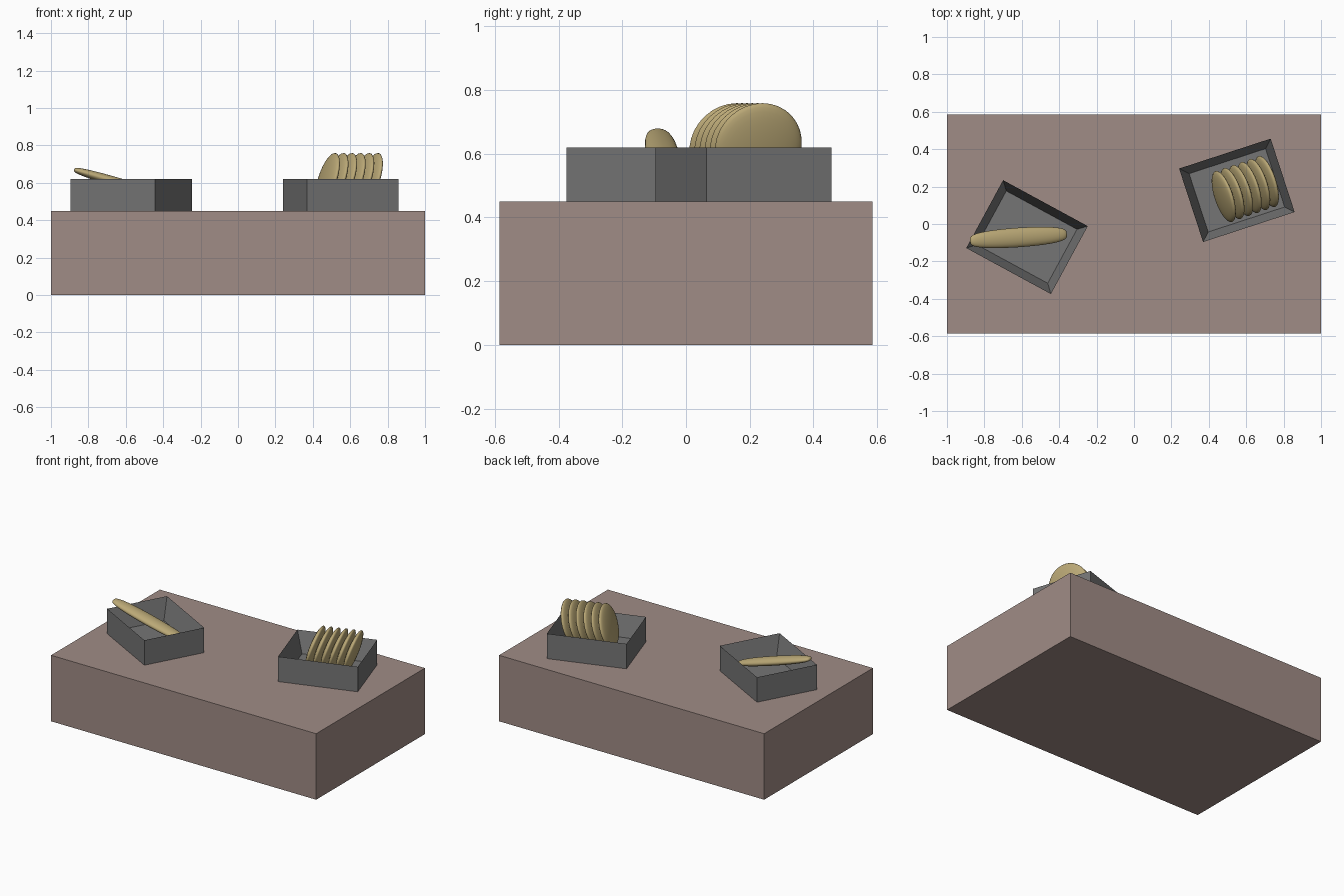
import bpy, bmesh, math
from mathutils import Matrix, Vector

if "Cube" in bpy.data.objects:
    bpy.data.objects.remove(bpy.data.objects["Cube"])


def material(name, srgb):
    m = bpy.data.materials.new(name)
    m.diffuse_color = [((c / 255 + 0.055) / 1.055) ** 2.4 for c in srgb] + [1]
    m.use_nodes = True
    m.node_tree.nodes["Principled BSDF"].inputs["Base Color"].default_value = m.diffuse_color
    return m


TABLE = material("dusty brown", (160, 140, 134))
TRAY = material("grey", (117, 117, 117))
BREAD = material("tan", (186, 168, 118))


def finish(name, bm, mat, matrix=Matrix(), smooth=False):
    bmesh.ops.recalc_face_normals(bm, faces=bm.faces)
    me = bpy.data.meshes.new(name)
    bm.to_mesh(me)
    bm.free()
    me.transform(matrix)
    me.materials.append(mat)
    for p in me.polygons:
        p.use_smooth = smooth
    ob = bpy.data.objects.new(name, me)
    bpy.context.collection.objects.link(ob)
    return ob


def box(size):
    bm = bmesh.new()
    bmesh.ops.create_cube(bm, size=1, matrix=Matrix.Diagonal((*size, 1)))
    return bm


def tray(name, x, y, angle):
    # open box: inset the top face, then sink it to make the floor
    bm = box((0.515, 0.413, 0.17))
    top = max(bm.faces, key=lambda f: f.calc_center_median().z)
    bmesh.ops.inset_region(bm, faces=[top], thickness=0.06)
    for v in top.verts:
        v.co.z -= 0.14
    finish(name, bm, TRAY, Matrix.Translation((x, y, 0.535)) @ Matrix.Rotation(angle, 4, 'Z'))


# table block
finish("table", box((2, 1.172, 0.45)), TABLE, Matrix.Translation((0, 0, 0.225)))

# two trays
tray("left_tray", -0.572, -0.07, math.radians(-28.5))
tray("right_tray", 0.55, 0.18, math.radians(18.1))

# row of leaning round slices
for i in range(6):
    t = i / 5
    bm = bmesh.new()
    bmesh.ops.create_uvsphere(bm, u_segments=32, v_segments=16, radius=1)
    m = (Matrix.Translation((0.48 + 0.23 * t, 0.147 + 0.08 * t, 0.622))
         @ Matrix.Rotation(math.radians(18.1), 4, 'Z')
         @ Matrix.Rotation(math.radians(17), 4, 'Y')
         @ Matrix.Diagonal((0.028, 0.143, 0.143, 1))
         @ Matrix.Rotation(math.pi / 2, 4, 'Y'))
    finish(f"slice_{i + 1}", bm, BREAD, m, True)

# flattened long loaf leaning on the left tray's rim
bm = bmesh.new()
bmesh.ops.create_uvsphere(bm, u_segments=24, v_segments=24, radius=1)
for v in bm.verts:
    r = math.hypot(v.co.x, v.co.y)
    if r > 1e-5:
        k = r ** 0.55 / r      # fuller sides, blunt ends
        v.co.x *= k
        v.co.y *= k
axis = Vector((0.51, 0.035, -0.15)).normalized()
side = Vector((0, 0, 1)).cross(axis).normalized()
up = axis.cross(side)
rot = Matrix((axis, side, up)).transposed().to_4x4()
m = (Matrix.Translation((-0.618, -0.072, 0.594)) @ rot
     @ Matrix.Diagonal((0.27, 0.052, 0.026, 1)) @ Matrix.Rotation(math.pi / 2, 4, 'Y'))
finish("long_loaf", bm, BREAD, m, True)
